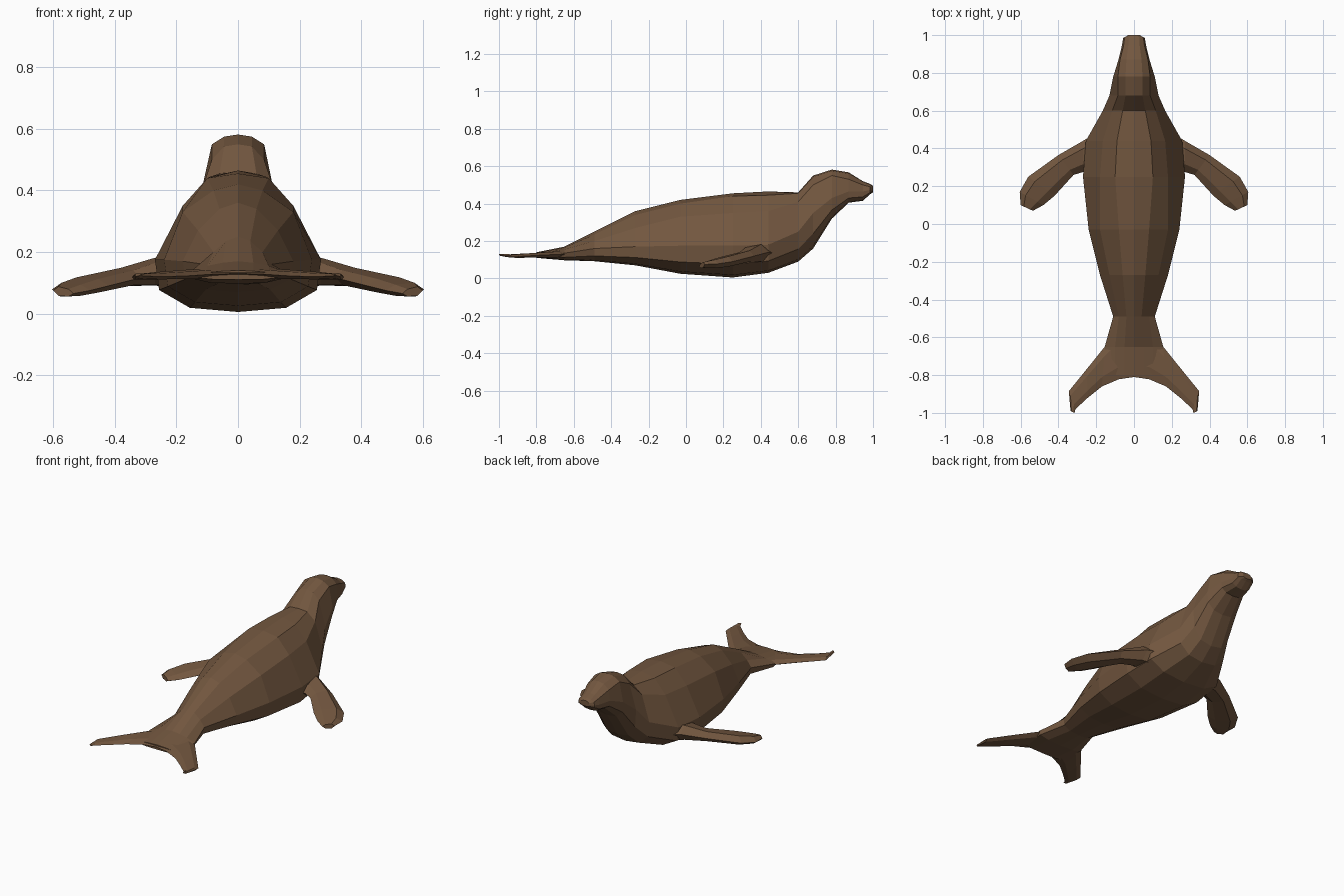
import bpy, bmesh

fur = bpy.data.materials.new("brown fur")
fur.diffuse_color = (0.17, 0.095, 0.05, 1)


def loft(name, rings, mirror=False):
    """Skin closed rings of equal length, cap both ends, flat shaded."""
    bm = bmesh.new()
    loops = [[bm.verts.new(p) for p in ring] for ring in rings]
    n = len(loops[0])
    for a, b in zip(loops, loops[1:]):
        for i in range(n):
            j = (i + 1) % n
            bm.faces.new((a[i], a[j], b[j], b[i]))
    bm.faces.new(loops[0])
    bm.faces.new(loops[-1])
    if mirror:
        geom = bm.verts[:] + bm.edges[:] + bm.faces[:]
        bmesh.ops.mirror(bm, geom=geom, axis='X', merge_dist=-1)
    bmesh.ops.recalc_face_normals(bm, faces=bm.faces[:])
    mesh = bpy.data.meshes.new(name)
    bm.to_mesh(mesh)
    bm.free()
    mesh.materials.append(fur)
    obj = bpy.data.objects.new(name, mesh)
    bpy.context.collection.objects.link(obj)
    return obj


def body_ring(y, top, bottom, x1, z1, x2, z2, x3, z3):
    """Symmetric cross-section from back ridge to belly keel."""
    low = bottom + 0.42 * (z3 - bottom)
    half = [(x1, z1), (x2, z2), (x3, z3), (0.95 * x3, low),
            (0.58 * x3, bottom + 0.08 * (z3 - bottom))]
    pts = [(0, top)] + half + [(0, bottom)] + [(-x, z) for x, z in reversed(half)]
    return [(x, y, z) for x, z in pts]


# Body and head, from tail stock to nose: y, top, bottom, then three side points
sections = [
    (-0.80, .140, .110, .05, .138, .10, .133, .14, .125),
    (-0.65, .170, .097, .05, .165, .10, .155, .155, .135),
    (-0.49, .250, .092, .04, .235, .08, .200, .11, .160),
    (-0.27, .360, .070, .06, .340, .13, .270, .18, .170),
    (-0.03, .420, .025, .08, .400, .18, .330, .24, .175),
    (0.25, .455, .005, .10, .440, .18, .350, .27, .175),
    (0.44, .465, .030, .09, .445, .165, .360, .255, .180),
    (0.60, .460, .090, .06, .455, .115, .410, .165, .250),
    (0.68, .550, .160, .045, .543, .085, .500, .13, .350),
    (0.78, .582, .320, .045, .575, .085, .550, .11, .430),
    (0.87, .567, .405, .04, .560, .074, .530, .082, .465),
    (0.945, .520, .415, .03, .518, .055, .500, .064, .465),
    (0.985, .505, .450, .03, .502, .050, .490, .057, .473),
    (1.00, .495, .460, .015, .493, .028, .485, .030, .473),
]
loft("body", [body_ring(*s) for s in sections])


def fin_ring(lead, trail, z_lead, z_trail, thick):
    """Flat six-sided fin section between leading and trailing edges."""
    def at(t, dz):
        return (lead[0] + (trail[0] - lead[0]) * t,
                lead[1] + (trail[1] - lead[1]) * t,
                z_lead + (z_trail - z_lead) * t + dz)
    h = thick / 2
    return [at(0, 0), at(.25, h), at(.75, h * .8), at(1, 0),
            at(.75, -h * .8), at(.25, -h)]


# Front flippers, sweeping out and back
flipper = [
    ((.17, .50), (.17, .25), .13, .13, .11),
    ((.27, .44), (.27, .275), .14, .125, .09),
    ((.40, .365), (.32, .26), .12, .115, .06),
    ((.56, .25), (.42, .15), .09, .09, .055),
    ((.605, .17), (.48, .10), .078, .075, .045),
    ((.60, .10), (.535, .07), .075, .065, .03),
]
loft("front_flippers", [fin_ring(*s) for s in flipper], mirror=True)

# Tail flukes
fluke = [
    ((0, -.60), (0, -.81), .13, .13, .035),
    ((.08, -.56), (.08, -.822), .13, .128, .035),
    ((.155, -.65), (.17, -.86), .13, .122, .03),
    ((.25, -.768), (.245, -.92), .125, .12, .025),
    ((.345, -.885), (.31, -.98), .118, .122, .018),
    ((.336, -.99), (.315, -1.0), .125, .128, .01),
]
loft("tail_flukes", [fin_ring(*s) for s in fluke], mirror=True)
